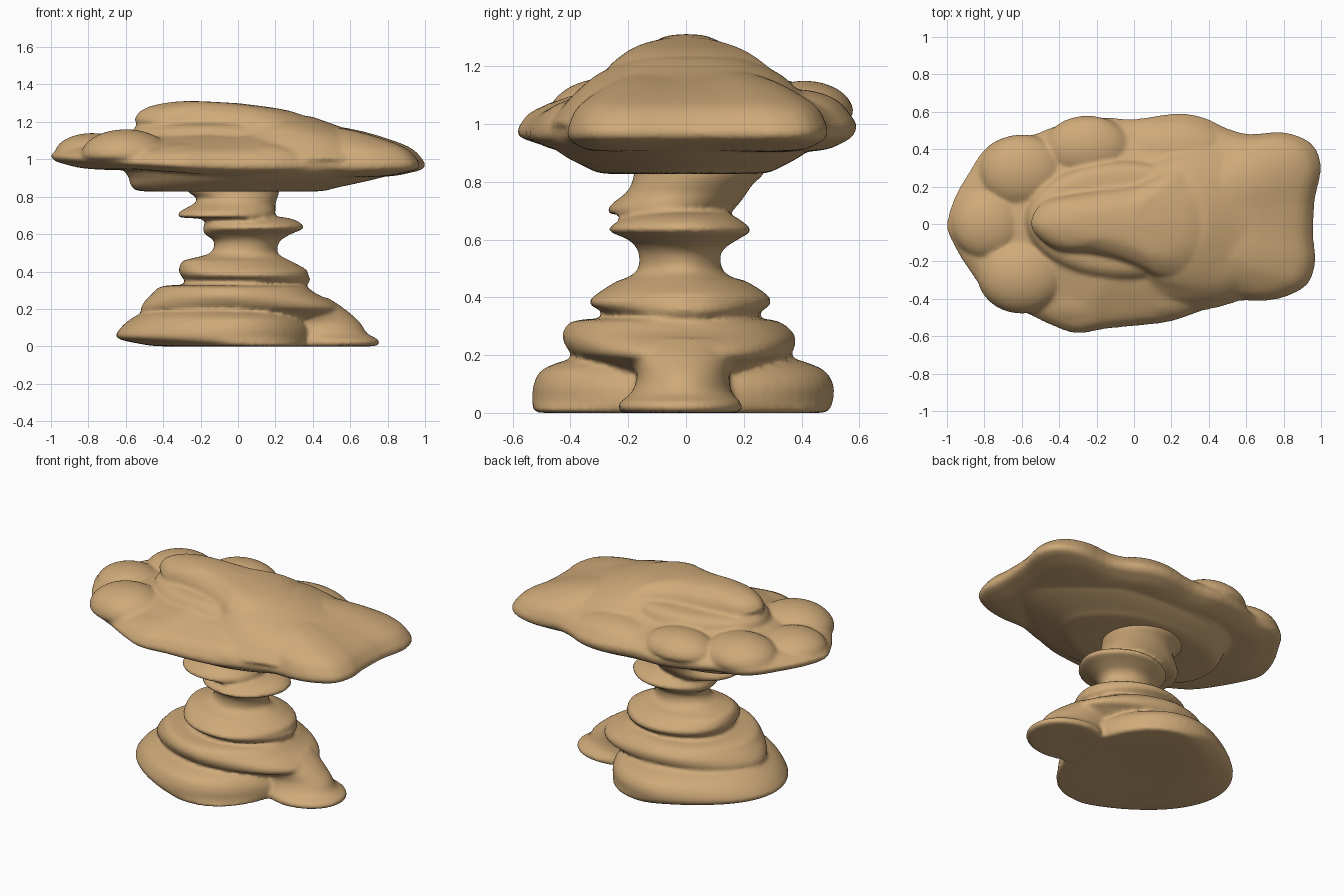
import bpy, bmesh, math
from mathutils import Vector

sand = bpy.data.materials.new("sandstone tan")
sand.diffuse_color = (0.62, 0.40, 0.19, 1)


def spline(a, b, c, d, t):
    return 0.5 * (2 * b + (c - a) * t + (2 * a - 5 * b + 4 * c - d) * t * t
                  + (3 * b - a - 3 * c + d) * t ** 3)


def closed_curve(pts, n=3):
    k = len(pts)
    p = [Vector(q) for q in pts]
    return [spline(p[i - 1], p[i], p[(i + 1) % k], p[(i + 2) % k], j / n)
            for i in range(k) for j in range(n)]


def loft(bm, rings, n=4):
    """Skin a smooth closed body through rings of equal point count."""
    k = len(rings)
    full = []
    for i in range(k - 1):
        a, b, c, d = rings[max(i - 1, 0)], rings[i], rings[i + 1], rings[min(i + 2, k - 1)]
        for j in range(n):
            full.append([spline(*q, j / n) for q in zip(a, b, c, d)])
    full.append(rings[-1])
    loops = [[bm.verts.new(p) for p in r] for r in full]
    for lo, hi in zip(loops, loops[1:]):
        m = len(lo)
        for i in range(m):
            bm.faces.new((lo[i], lo[(i + 1) % m], hi[(i + 1) % m], hi[i]))
    bm.faces.new(loops[0][::-1])
    bm.faces.new(loops[-1])


def ovals(bm, table, wobble=0.0, phase=0.0, pinch=0.0, flare=0.0):
    """Stack of oval layers: (z, x min, x max, y min, y max); pinch narrows the left, flare widens the right."""
    rings = []
    for z, x0, x1, y0, y1 in table:
        r = []
        for i in range(64):
            a = math.tau * i / 64
            w = 1 + wobble * (math.sin(3 * a + phase) + math.sin(5 * a + 2 * phase)) * 0.5
            v = w * (1 - pinch * max(0, -math.cos(a)) + flare * max(0, math.cos(a)))
            r.append(Vector(((x0 + x1) / 2 + (x1 - x0) / 2 * math.cos(a) * w,
                             (y0 + y1) / 2 + (y1 - y0) / 2 * math.sin(a) * v, z)))
        rings.append(r)
    loft(bm, rings)


def blob(bm, x, y, z, rx, ry, rz):
    """Domed bulge with a nearly flat underside."""
    for v in bmesh.ops.create_uvsphere(bm, u_segments=32, v_segments=20, radius=1)["verts"]:
        c = v.co
        v.co = (x + rx * c.x, y + ry * c.y, z + rz * c.z * (1 if c.z > 0 else .4))


def finish(name, bm, iterations):
    """Fuse overlapping bodies into one eroded, smooth skin."""
    bmesh.ops.recalc_face_normals(bm, faces=bm.faces)
    me = bpy.data.meshes.new(name)
    bm.to_mesh(me)
    bm.free()
    ob = bpy.data.objects.new(name, me)
    bpy.context.collection.objects.link(ob)
    bpy.context.view_layer.objects.active = ob
    ob.select_set(True)
    rm = ob.modifiers.new("fuse", 'REMESH')
    rm.mode, rm.voxel_size = 'VOXEL', 0.012
    sm = ob.modifiers.new("erode", 'SMOOTH')
    sm.factor, sm.iterations = 0.5, iterations
    for m in ("fuse", "erode"):
        bpy.ops.object.modifier_apply(modifier=m)
    ob.data.materials.clear()
    ob.data.materials.append(sand)
    bpy.ops.object.shade_smooth()
    ob.select_set(False)
    return ob


# Cap: broad plate following the plan outline
outline = [(-1, 0), (-.97, -.1), (-.88, -.25), (-.76, -.39), (-.57, -.48), (-.42, -.55), (-.3, -.585),
           (-.15, -.56), (0, -.545), (.2, -.52), (.4, -.45), (.55, -.41), (.7, -.41), (.82, -.385),
           (.93, -.32), (.97, -.2), (.96, -.08), (.965, .12), (1, .3), (.95, .43), (.8, .49), (.62, .48),
           (.5, .51), (.37, .57), (.22, .59), (0, .56), (-.2, .57), (-.4, .53), (-.55, .475),
           (-.7, .46), (-.8, .4), (-.88, .28), (-.96, .14)]
plan = closed_curve(outline)


def rim(p):
    return .965 + .055 * min(p.x, 0) ** 2 + .06 * max(p.y, 0) * (1 - max(p.x, 0))


def lift(p, z):
    """Raise the right-hand top and the left-hand underside."""
    return .05 * max(p.x, 0) if z > 1 else .04 * min(1, max(-p.x * 1.4, 0))


cap = bmesh.new()
# scale, share of target height, target height
levels = [(.01, 1, .9), (.5, 1, .9), (.8, .95, .905), (.94, .65, .915), (.985, .4, .92), (1, 0, 1),
          (.985, .2, 1.1), (.91, .53, 1.11), (.7, .95, 1.1), (.5, 1, 1.13), (.3, 1, 1.15), (.01, 1, 1.16)]
loft(cap, [[Vector((p.x * s, p.y * s, rim(p) * (1 - t) + (z + lift(p, z)) * t)) for p in plan]
           for s, t, z in levels])

# Cap: thick underside shelf
ovals(cap, [(.828, -.1, .0, -.05, .05), (.828, -.5, .4, -.27, .26), (.85, -.58, .52, -.34, .33),
            (.9, -.6, .74, -.43, .42), (.95, -.62, .88, -.46, .46), (1.0, -.5, .6, -.3, .3)], .03, 1)

# Cap: middle ledge
ovals(cap, [(1.05, -.62, .5, -.33, .37), (1.12, -.58, .48, -.3, .34), (1.17, -.55, .46, -.26, .31),
            (1.19, -.45, .4, -.2, .25), (1.195, -.1, .1, -.05, .05)])

# Cap: broad dome sloping down to the right end
ovals(cap, [(1.0, -.3, .88, -.47, .5), (1.08, -.2, .79, -.41, .43), (1.13, -.1, .69, -.36, .375),
            (1.17, -.05, .56, -.31, .33), (1.205, 0, .46, -.24, .26), (1.23, .05, .38, -.16, .18),
            (1.24, .15, .25, -.04, .04)])

# Cap: upper tongue that spreads and sinks into the dome
tongue = closed_curve([(-.55, 0), (-.5, -.08), (-.4, -.14), (-.25, -.155), (-.1, -.19), (.05, -.25),
                       (.15, -.3), (.35, -.3), (.53, -.15), (.53, .15), (.4, .3), (.3, .36), (.15, .29),
                       (0, .21), (-.2, .18), (-.42, .14), (-.51, .09)])
steps = [(.9, 1.06), (1, 1.17), (1, 1.19), (.94, 1.23), (.8, 1.265), (.5, 1.295), (.01, 1.3)]
loft(cap, [[Vector((p.x * s, p.y * s, z - .06 * p.x * s - .25 * max(p.x * s, 0) ** 2 - .5 * (p.y * s) ** 2))
            for p in tongue] for s, z in steps])

# Cap: wide overlapping bulges round the rim
for b in [(-.25, .41, 1.04, .23, .17, .11), (-.6, .28, 1.035, .23, .2, .125), (-.78, 0, 1.03, .2, .19, .11),
          (-.6, -.27, 1.02, .24, .21, .14), (-.28, -.37, .98, .26, .19, .11), (.22, .38, 1.01, .3, .19, .11),
          (.13, -.35, .97, .28, .17, .12)]:
    blob(cap, *b)
finish("rock_cap", cap, 5)

# Stem: neck, collar, waist and stacked ledges
stem = bmesh.new()
ovals(stem, [(.88, -.28, .22, -.18, .28), (.83, -.27, .22, -.18, .27), (.79, -.22, .21, -.19, .23),
             (.76, -.24, .2, -.21, .21),
             (.72, -.31, .2, -.26, .18), (.69, -.31, .19, -.265, .15), (.675, -.18, .18, -.18, .13),
             (.6, -.15, .15, -.15, .12)])
ovals(stem, [(.70, -.1, .15, -.12, .12), (.685, -.18, .27, -.19, .16), (.66, -.18, .33, -.24, .2),
             (.63, -.19, .345, -.265, .225), (.6, -.18, .28, -.2, .18), (.56, -.13, .22, -.165, .125),
             (.5, -.15, .21, -.165, .125), (.47, -.25, .25, -.2, .16), (.455, -.3, .28, -.24, .21),
             (.41, -.32, .36, -.31, .28), (.38, -.31, .37, -.335, .295), (.35, -.29, .38, -.29, .26),
             (.3, -.29, .34, -.23, .19)], .02, .5)
ovals(stem, [(.33, -.28, .3, -.2, .18), (.32, -.41, .36, -.38, .31), (.28, -.46, .42, -.425, .37),
             (.24, -.5, .5, -.42, .38), (.2, -.52, .54, -.39, .36), (.17, -.5, .5, -.33, .31),
             (.1, -.4, .3, -.3, .3)], .02, 2, .1)

# Base: wide foot and the lobe running out to the right
ovals(stem, [(.2, -.4, .25, -.3, .3), (.185, -.5, .29, -.4, .38), (.15, -.57, .35, -.49, .47),
             (.1, -.63, .39, -.52, .505), (.045, -.65, .4, -.525, .505), (.012, -.52, .39, -.52, .49),
             (0, -.4, .37, -.48, .45), (0, -.1, .1, -.1, .1)], .01, 0.6, .22, .14)
ovals(stem, [(.26, .1, .48, -.2, .18), (.2, .1, .57, -.2, .17), (.13, .15, .65, -.17, .15),
             (.07, .2, .69, -.19, .16), (.035, .25, .75, -.23, .19), (.008, .25, .75, -.23, .19),
             (0, .25, .7, -.2, .16), (0, .4, .5, -.02, .02)])
finish("rock_stem", stem, 3)
